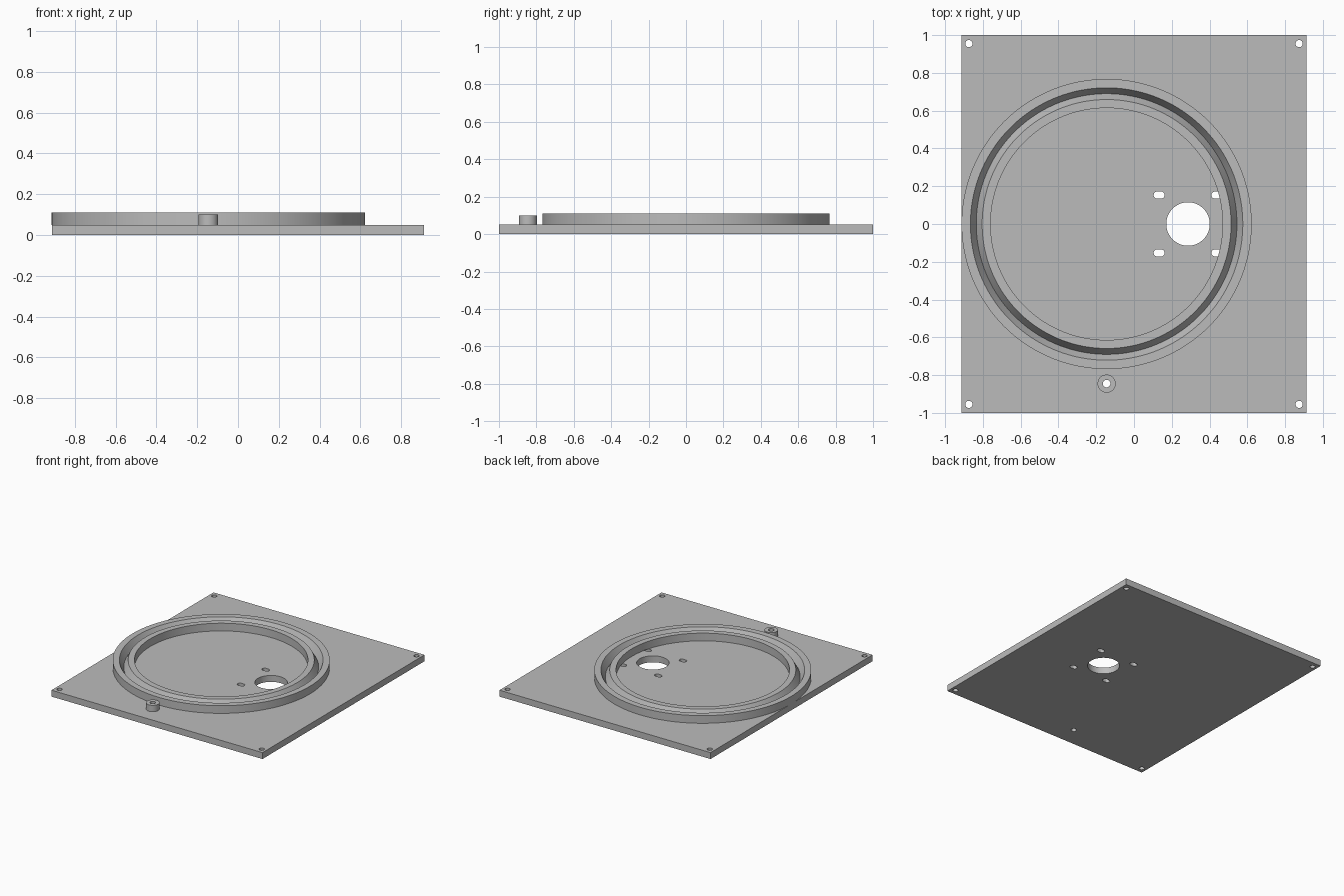
import bpy, bmesh, math

cube = bpy.data.objects.get("Cube")
if cube:
    bpy.data.objects.remove(cube, do_unlink=True)

grey = bpy.data.materials.new("plain_grey")
grey.use_nodes = True
grey.diffuse_color = (0.5, 0.5, 0.5, 1)
grey.node_tree.nodes["Principled BSDF"].inputs["Base Color"].default_value = (0.5, 0.5, 0.5, 1)

HALF_X, HALF_Y, PLATE_TOP = 0.912, 1.0, 0.05
RING_X, BOSS_Y = -0.145, -0.845
PORT_X = 0.286


def make_object(name, bm):
    bmesh.ops.recalc_face_normals(bm, faces=bm.faces[:])
    mesh = bpy.data.meshes.new(name)
    bm.to_mesh(mesh)
    bm.free()
    mesh.materials.append(grey)
    obj = bpy.data.objects.new(name, mesh)
    bpy.context.collection.objects.link(obj)
    return obj


def activate(obj):
    bpy.ops.object.select_all(action='DESELECT')
    obj.select_set(True)
    bpy.context.view_layer.objects.active = obj


def smooth(obj):
    activate(obj)
    bpy.ops.object.shade_smooth_by_angle(angle=math.radians(30))


def lathe(name, profile, x, y, steps):
    """Revolve a closed (radius, height) profile about a vertical axis."""
    bm = bmesh.new()
    rings = []
    for i in range(steps):
        a = math.tau * i / steps
        rings.append([bm.verts.new((x + r * math.cos(a), y + r * math.sin(a), z))
                      for r, z in profile])
    n = len(profile)
    for i in range(steps):
        here, there = rings[i], rings[(i + 1) % steps]
        for j in range(n):
            k = (j + 1) % n
            bm.faces.new((here[j], there[j], there[k], here[k]))
    obj = make_object(name, bm)
    smooth(obj)
    return obj


def add_hole(bm, x, y, radius, stretch=0.0, steps=32):
    """Add a round or slotted prism that passes through the plate."""
    outline = []
    for side in (1, -1):
        for i in range(steps // 2 + (1 if stretch else 0)):
            a = math.tau * i / steps + (-math.pi / 2 if side > 0 else math.pi / 2)
            outline.append((x + side * stretch + radius * math.cos(a),
                            y + radius * math.sin(a)))
    low = [bm.verts.new((u, v, -0.1)) for u, v in outline]
    face = bm.faces.new(low)
    top = bmesh.ops.extrude_face_region(bm, geom=[face])
    bmesh.ops.translate(bm, vec=(0, 0, 0.3),
                        verts=[g for g in top["geom"] if isinstance(g, bmesh.types.BMVert)])


# Base plate
bm = bmesh.new()
bmesh.ops.create_cube(bm, size=1)
bmesh.ops.scale(bm, vec=(2 * HALF_X, 2 * HALF_Y, PLATE_TOP), verts=bm.verts)
bmesh.ops.translate(bm, vec=(0, 0, PLATE_TOP / 2), verts=bm.verts)
plate = make_object("base_plate", bm)

# Corner holes, round port with four slots, and boss hole
bm = bmesh.new()
for sx in (-1, 1):
    for sy in (-1, 1):
        add_hole(bm, sx * 0.874, sy * 0.955, 0.019)
        add_hole(bm, PORT_X + sx * 0.153, sy * 0.153, 0.019, stretch=0.01)
add_hole(bm, PORT_X, 0, 0.115, steps=96)
add_hole(bm, RING_X, BOSS_Y, 0.02)
cutter = make_object("hole_cutter", bm)
cutter.hide_render = True

cut = plate.modifiers.new("holes", 'BOOLEAN')
cut.operation = 'DIFFERENCE'
cut.solver = 'EXACT'
cut.object = cutter
activate(plate)
bpy.ops.object.modifier_apply(modifier=cut.name)
bpy.data.objects.remove(cutter, do_unlink=True)
smooth(plate)

# Raised ring with a V-shaped groove in its top
lathe("grooved_ring",
      [(0.614, PLATE_TOP), (0.768, PLATE_TOP), (0.768, 0.11), (0.721, 0.11),
       (0.69, 0.055), (0.659, 0.11), (0.614, 0.11)],
      RING_X, 0, 192)

# Hollow boss in front of the ring
lathe("hollow_boss",
      [(0.02, PLATE_TOP), (0.048, PLATE_TOP), (0.048, 0.1), (0.02, 0.1)],
      RING_X, BOSS_Y, 48)
